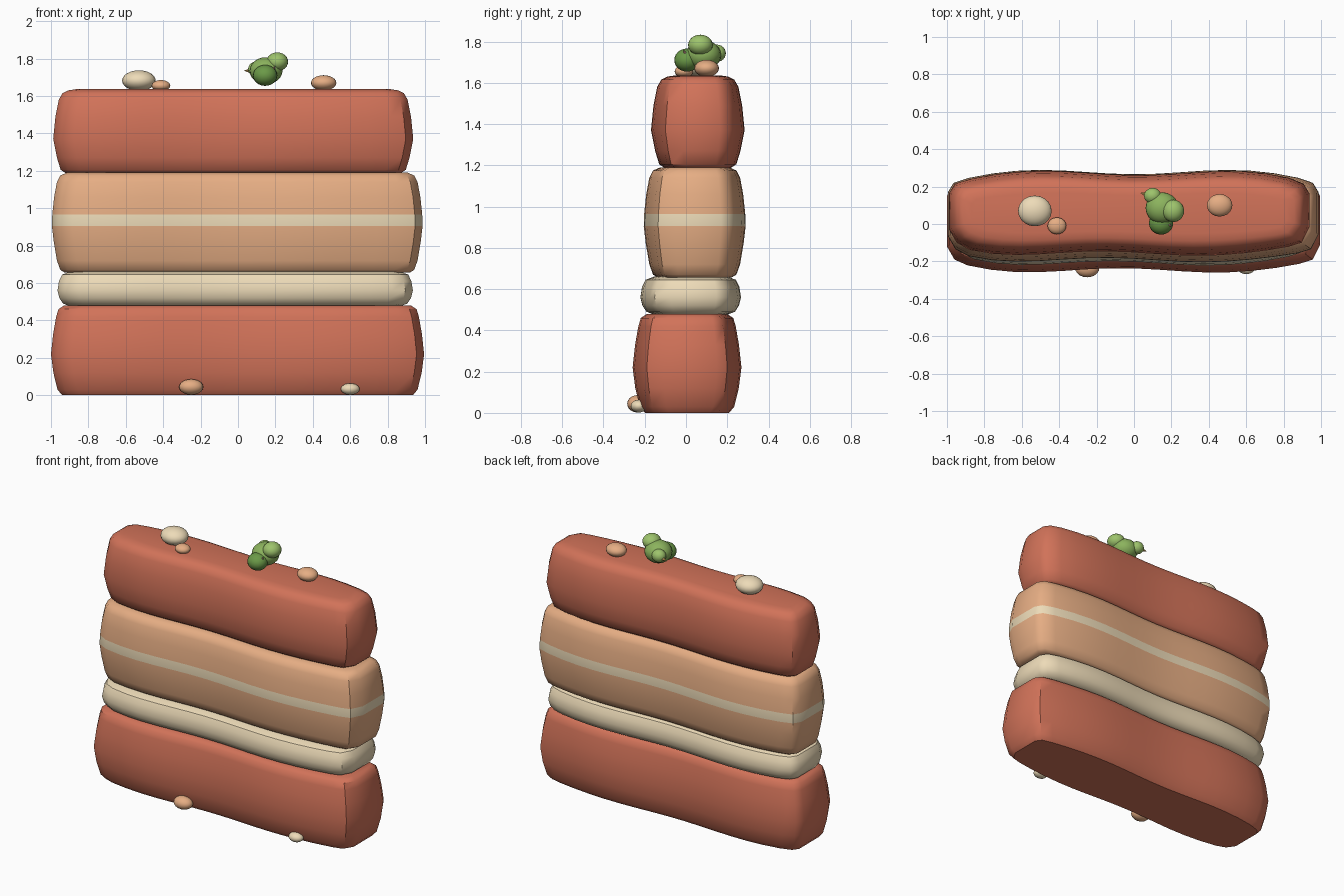
import bpy, bmesh
from math import cos, pi
from mathutils import Vector

if "Cube" in bpy.data.objects:
    bpy.data.objects.remove(bpy.data.objects["Cube"])


def mat(name, r, g, b):
    m = bpy.data.materials.new(name)
    m.diffuse_color = (r, g, b, 1)
    m.use_nodes = True
    m.node_tree.nodes["Principled BSDF"].inputs["Base Color"].default_value = m.diffuse_color
    return m


RED = mat("red_rock", 0.64, 0.17, 0.10)
TAN = mat("tan_rock", 0.79, 0.42, 0.23)
CREAM = mat("cream_rock", 0.85, 0.71, 0.48)
DARK = mat("dark_leaf", 0.147, 0.32, 0.064)
MID = mat("mid_leaf", 0.26, 0.45, 0.11)
LIGHT = mat("light_leaf", 0.34, 0.55, 0.15)
PINK = mat("pink_bud", 0.75, 0.35, 0.35)
YELLOW = mat("yellow_bud", 0.80, 0.50, 0.15)


def smooth(ob, angle=40):
    bpy.ops.object.select_all(action='DESELECT')
    ob.select_set(True)
    bpy.context.view_layer.objects.active = ob
    bpy.ops.object.shade_smooth_by_angle(angle=angle * pi / 180)


def outline(x0, x1, yf, yb, phase):
    """Wavy plan outline with blunt corners, as (x, y, mid y)."""
    cx, hx, mid = (x0 + x1) / 2, (x1 - x0) / 2, (yf + yb) / 2
    n = 14
    front, back = [], []
    for i in range(n + 1):
        t = -1 + 2 * i / n
        x = cx + t * (hx - 0.11)
        taper = 0.025 * t ** 6
        front.append((x, yf + 0.012 + taper - 0.012 * cos(2 * pi * (x - 0.45 + phase) / 1.05), mid))
        back.append((x, yb - 0.012 - taper + 0.012 * cos(2 * pi * (x - 0.45 - phase) / 1.05), mid))
    right = [(x1 - 0.04, yf + 0.07, mid), (x1, yf + 0.15, mid),
             (x1, yb - 0.12, mid), (x1 - 0.03, yb - 0.07, mid)]
    left = [(x0 + 0.03, yb - 0.07, mid), (x0, yb - 0.12, mid),
            (x0, yf + 0.14, mid), (x0 + 0.04, yf + 0.07, mid)]
    return front + right + back[::-1] + left


def slab(name, x0, x1, yf, yb, levels, colour, phase=0.0, band=None):
    """Stack of inset rings; levels are (z, inset)."""
    pts = outline(x0, x1, yf, yb, phase)
    cx, hx, hy = (x0 + x1) / 2, (x1 - x0) / 2, (yb - yf) / 2
    bm = bmesh.new()
    rings = [[bm.verts.new((cx + (x - cx) * (1 - d / hx), m + (y - m) * (1 - d / hy), z))
              for x, y, m in pts] for z, d in levels]
    k = len(pts)
    for r in range(len(rings) - 1):
        a, b = rings[r], rings[r + 1]
        for i in range(k):
            j = (i + 1) % k
            f = bm.faces.new((a[i], a[j], b[j], b[i]))
            f.material_index = 1 if r == band else 0
    bm.faces.new(rings[0][::-1])
    bm.faces.new(rings[-1])
    me = bpy.data.meshes.new(name)
    bm.to_mesh(me)
    bm.free()
    me.materials.append(colour)
    if band is not None:
        me.materials.append(CREAM)
    ob = bpy.data.objects.new(name, me)
    bpy.context.collection.objects.link(ob)
    smooth(ob)


# Rock layers
slab("bottom_layer", -1.0, 0.995, -0.26, 0.27,
     [(0, 0.06), (0.03, 0.035), (0.12, 0.013), (0.22, 0), (0.33, 0.012),
      (0.42, 0.028), (0.46, 0.04), (0.48, 0.07)], RED)
slab("thin_layer", -0.965, 0.935, -0.222, 0.268,
     [(0.475, 0.07), (0.49, 0.03), (0.52, 0.01), (0.56, 0), (0.61, 0.008),
      (0.645, 0.025), (0.662, 0.07)], CREAM, 0.05)
slab("striped_layer", -0.995, 0.987, -0.205, 0.29,
     [(0.655, 0.07), (0.67, 0.045), (0.72, 0.027), (0.82, 0.01), (0.905, 0),
      (0.965, 0.002), (1.06, 0.012), (1.14, 0.027), (1.175, 0.045), (1.19, 0.08)],
     TAN, 0.08, band=4)
slab("top_layer", -0.988, 0.937, -0.17, 0.285,
     [(1.185, 0.07), (1.205, 0.04), (1.27, 0.02), (1.37, 0), (1.49, 0.012),
      (1.58, 0.03), (1.615, 0.05), (1.63, 0.08), (1.636, 0.12)], RED, 0.1)


def ball(name, loc, size, colour):
    bpy.ops.mesh.primitive_uv_sphere_add(segments=20, ring_count=12, radius=1, location=loc)
    ob = bpy.context.object
    ob.name = name
    ob.scale = size
    ob.data.materials.append(colour)
    smooth(ob, 60)


# Loose pebbles
for i, (loc, size, colour) in enumerate([
        ((-0.53, 0.07, 1.682), (0.09, 0.082, 0.055), CREAM),
        ((-0.412, -0.01, 1.655), (0.05, 0.045, 0.03), TAN),
        ((0.458, 0.10, 1.67), (0.068, 0.06, 0.041), TAN),
        ((-0.25, -0.235, 0.044), (0.065, 0.05, 0.042), TAN),
        ((0.6, -0.228, 0.033), (0.05, 0.04, 0.031), CREAM)]):
    ball(f"pebble_{i + 1}", loc, size, colour)

# Succulent tuft
ball("leaf_low", (0.145, 0.005, 1.71), (0.065, 0.062, 0.056), DARK)
ball("leaf_main", (0.15, 0.085, 1.735), (0.088, 0.085, 0.072), MID)
ball("leaf_high", (0.21, 0.07, 1.783), (0.058, 0.06, 0.05), LIGHT)
ball("leaf_back", (0.10, 0.15, 1.743), (0.046, 0.043, 0.042), LIGHT)


def bud(name, loc, direction, r, colour):
    bpy.ops.mesh.primitive_cone_add(vertices=8, radius1=r, radius2=0, depth=0.04, location=loc)
    ob = bpy.context.object
    ob.name = name
    ob.rotation_euler = Vector(direction).to_track_quat('Z', 'Y').to_euler()
    ob.data.materials.append(colour)
    smooth(ob)


# Tiny buds
bud("pink_bud", (0.19, -0.005, 1.745), (0.5, -0.4, 0.8), 0.014, PINK)
bud("yellow_bud", (0.052, 0.162, 1.735), (-1, 0.2, 0), 0.016, YELLOW)
